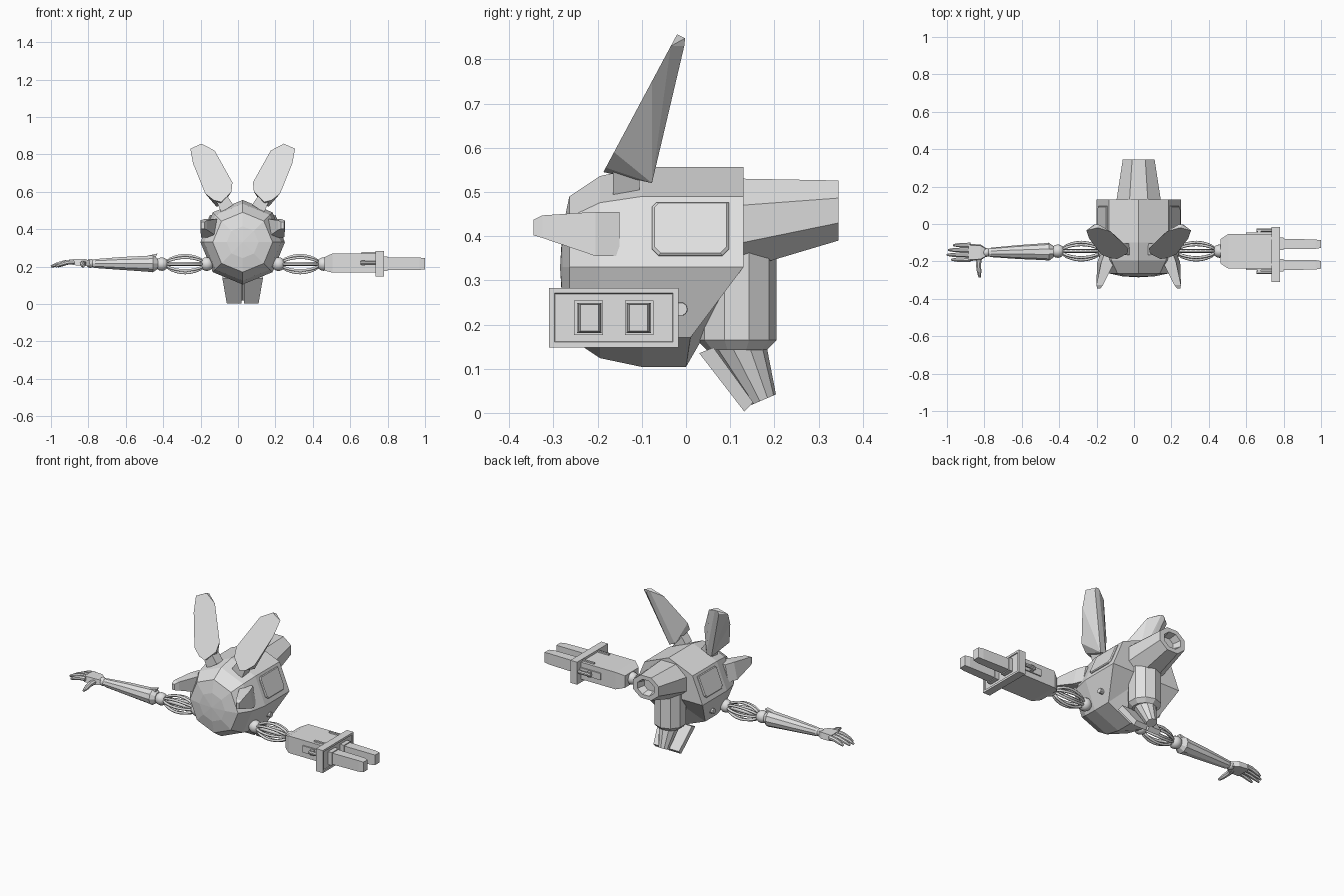
import bpy, bmesh, math
from mathutils import Vector

if "Cube" in bpy.data.objects:
    bpy.data.objects.remove(bpy.data.objects["Cube"])

CX = 0.025          # body centre line
mat = bpy.data.materials.new("light_grey")
mat.diffuse_color = (0.75, 0.75, 0.75, 1)
mat.use_nodes = True
mat.node_tree.nodes["Principled BSDF"].inputs["Base Color"].default_value = mat.diffuse_color


def finish(name, bm, smooth=False):
    bmesh.ops.remove_doubles(bm, verts=bm.verts, dist=0.0003)
    bmesh.ops.recalc_face_normals(bm, faces=bm.faces)
    me = bpy.data.meshes.new(name)
    bm.to_mesh(me)
    bm.free()
    me.materials.append(mat)
    for p in me.polygons:
        p.use_smooth = smooth
    ob = bpy.data.objects.new(name, me)
    bpy.context.collection.objects.link(ob)
    return ob


def loft(bm, rings):
    vs = [[bm.verts.new(p) for p in r] for r in rings]
    n = len(vs[0])
    for a, b in zip(vs, vs[1:]):
        for i in range(n):
            j = (i + 1) % n
            bm.faces.new((a[i], a[j], b[j], b[i]))
    bm.faces.new(vs[0])
    bm.faces.new(vs[-1])


def tube(bm, pts, radii, n=8):
    pts = [Vector(p) for p in pts]
    rings = []
    for i, p in enumerate(pts):
        d = (pts[min(i + 1, len(pts) - 1)] - pts[max(i - 1, 0)]).normalized()
        ref = Vector((0, 1, 0)) if abs(d.y) < 0.8 else Vector((0, 0, 1))
        s = d.cross(ref).normalized()
        t = d.cross(s)
        rings.append([p + radii[i] * (math.cos(2 * math.pi * (k + .5) / n) * s
                      + math.sin(2 * math.pi * (k + .5) / n) * t) for k in range(n)])
    loft(bm, rings)


def hull(bm, pts):
    vs = [bm.verts.new(p) for p in pts]
    bmesh.ops.convex_hull(bm, input=vs)
    bmesh.ops.dissolve_limit(bm, angle_limit=0.02, verts=bm.verts[:], edges=bm.edges[:])


def box(bm, x0, x1, y0, y1, z0, z1):
    loft(bm, [[(x, y0, z0), (x, y1, z0), (x, y1, z1), (x, y0, z1)] for x in (x0, x1)])


def ball(name, x, y, z, r):
    bm = bmesh.new()
    bmesh.ops.create_uvsphere(bm, u_segments=14, v_segments=8, radius=r)
    bmesh.ops.translate(bm, verts=bm.verts, vec=(x, y, z))
    finish(name, bm, True)


# Body: octagonal shell with faceted nose dome and slanted lower back
def body_ring(r, ys):
    return [(CX + r * math.sin(k * math.pi / 4), ys[min(k, 8 - k)],
             0.33 + r * math.cos(k * math.pi / 4)) for k in range(8)]


bm = bmesh.new()
rings = [body_ring(r, [y] * 5) for r, y in
         ((0.0005, -.285), (.085, -.28), (.16, -.264), (.206, -.195), (.226, -.10))]
rings += [body_ring(.226, (.13, .13, .13, .01, 0)), body_ring(.0005, [.13] * 5)]
loft(bm, rings)
finish("body", bm)

# Tail exhaust: tapering octagon with a hollow end
bm = bmesh.new()
rings = []
for y, zc, rx, rz in ((.10, .425, .122, .105), (.13, .428, .118, .102), (.345, .458, .085, .068),
                      (.345, .458, .055, .045), (.30, .458, .042, .034)):
    k8 = 1 / math.cos(math.pi / 8)
    rings.append([(CX + rx * k8 * math.cos((k + .5) * math.pi / 4), y,
                   zc + rz * k8 * math.sin((k + .5) * math.pi / 4)) for k in range(8)])
loft(bm, rings)
finish("tail_exhaust", bm)

# Lower thruster with tilted nozzle
bm = bmesh.new()
tube(bm, [(CX, .115, .38), (CX, .115, .165), (CX, .115, .142)], [.09, .09, .068], 10)
finish("thruster", bm)
bm = bmesh.new()
tube(bm, [(CX, .118, .165), (CX, .176, .03)], [.062, .03], 10)
finish("nozzle", bm)

# Parts mirrored about the centre line
for s, side in ((-1, "left"), (1, "right")):
    # ear: flat leaf front with a raised back ridge
    bm = bmesh.new()
    leaf = [(.28, .83), (.22, .857), (.15, .82), (.055, .65), (.06, .60),
            (.115, .545), (.155, .555), (.20, .59), (.265, .75)]
    pts = [(CX + s * u, -.187 + .535 * (z - .545), z) for u, z in leaf]
    pts += [(CX + s * u, y, z) for u, y, z in
            ((.232, -.002, .848), (.215, -.002, .848), (.24, -.004, .83),
             (.105, -.08, .53), (.14, -.077, .52))]
    hull(bm, pts)
    finish(side + "_ear", bm)
    bm = bmesh.new()
    hull(bm, [(CX + s * u, y, z) for u, z in ((.05, .53), (.115, .49), (.085, .58), (.14, .55))
              for y in (-.165, -.105)])
    finish(side + "_ear_mount", bm)

    # cheek horn
    bm = bmesh.new()
    loft(bm, [[(CX + s * u, y, z) for u, z in c] for y, c in
              ((-.345, ((.205, .402), (.222, .402), (.222, .437), (.205, .437))),
               (-.325, ((.19, .396), (.226, .396), (.226, .447), (.19, .447))),
               (-.205, ((.13, .355), (.222, .355), (.20, .455), (.13, .455))),
               (-.15, ((.13, .355), (.20, .355), (.18, .455), (.13, .455))))])
    finish(side + "_cheek_horn", bm)

    # side hatch with clipped corners
    bm = bmesh.new()
    rim = [(-.062, .355), (.082, .355), (.097, .37), (.097, .475),
           (-.067, .475), (-.077, .465), (-.077, .37)]
    rings = []
    for off, sc in ((-.01, 1), (.004, 1), (.009, .94)):
        ring = []
        for y, z in rim:
            y, z = .01 + (y - .01) * sc, .415 + (z - .415) * sc
            u = .226 - (z - .33) * .414
            ring.append((CX + s * (u + .92 * off), y, z + .385 * off))
        rings.append(ring)
    loft(bm, rings)
    finish(side + "_hatch", bm)

    # side knob
    bm = bmesh.new()
    tube(bm, [(CX + s * .15, -.012, .235), (CX + s * .205, -.012, .235)], [.017, .015], 10)
    finish(side + "_knob", bm)

    # tilted foot slab
    bm = bmesh.new()
    loft(bm, [[(CX + s * u, y, z) for u in us for y, z in e] for us, e in
              (((.006,), ((.03, .135), (.062, .148), (.152, .024), (.132, .003))),)] +
             [[(CX + s * u, y, z) for u, y, z in
               ((.108, .03, .135), (.108, .062, .148), (.085, .152, .024), (.085, .132, .003))]])
    finish(side + "_foot_slab", bm)

    # shoulder, caged upper arm and elbow
    ay, az = -.145, .213
    ball(side + "_shoulder", CX + s * .192, ay, az, .037)
    bm = bmesh.new()
    for k in range(8):
        a = k * math.pi / 4
        path = []
        for i in range(9):
            h = .012 + .036 * math.sin(math.pi * i / 8) ** .7
            path.append((CX + s * (.205 + .205 * i / 8), ay + h * math.cos(a), az + h * math.sin(a)))
        tube(bm, path, [.0075] * 9, 6)
    tube(bm, [(CX + s * .2, ay, az), (CX + s * .42, ay, az)], [.012, .012])
    finish(side + "_arm_cage", bm, True)
    ball(side + "_elbow", CX + s * .432, ay, az, .036)

# Left forearm with flared cuff
bm = bmesh.new()
tube(bm, [(-.43, -.147, .215), (-.455, -.148, .215), (-.48, -.148, .215), (-.62, -.15, .216),
          (-.765, -.152, .216), (-.78, -.152, .217)], [.03, .048, .045, .037, .025, .02], 10)
hull(bm, [(-.43, -.16, .27), (-.43, -.135, .27), (-.52, -.16, .25), (-.52, -.135, .25),
          (-.45, -.16, .23), (-.45, -.135, .23)])
finish("left_forearm", bm)
ball("left_wrist", -.79, -.152, .217, .024)

# Left hand: palm, four bent fingers, thumb
bm = bmesh.new()
loft(bm, [[(x, -.152 - w, z - t), (x, -.152 + w, z - t), (x, -.152 + w * .85, z + t),
           (x, -.152 - w * .85, z + t)] for x, w, z, t in
          ((-.79, .022, .218, .014), (-.82, .042, .222, .018), (-.885, .046, .224, .016))])
finish("left_palm", bm)
bm = bmesh.new()
for y, tip in ((-.113, -.965), (-.139, -.992), (-.165, -1.0), (-.191, -.975)):
    L = tip + .875
    tube(bm, [(-.875, y, .226), (-.875 + L * .4, y, .222), (-.875 + L * .75, y, .211),
              (tip, y, .2)], [.014, .0135, .0115, .006], 8)
finish("left_fingers", bm)
bm = bmesh.new()
tube(bm, [(-.825, -.17, .218), (-.832, -.215, .214), (-.828, -.255, .208), (-.825, -.285, .203)],
     [.016, .015, .013, .007], 8)
finish("left_thumb", bm)

# Right forearm block with chamfered inner end
bm = bmesh.new()
hull(bm, [(x, -.146 + sy * w, z) for x, w, z0, z1 in
          ((.462, .065, .178, .25), (.505, .093, .168, .27), (.74, .093, .168, .27))
         for sy in (-1, 1) for z in (z0, z1)])
finish("right_forearm_block", bm)

# Side rails and posts on the block
bm = bmesh.new()
for sy in (-1, 1):
    yc = -.146 + sy * .103
    box(bm, .60, .74, -.146 + sy * .09, -.146 + sy * .1, .20, .24)
    box(bm, .66, .68, yc - .013, yc + .013, .205, .235)
    tube(bm, [(.655, -.146 + sy * .113, .22), (.74, -.146 + sy * .113, .22)], [.01, .01])
    box(bm, .66, .735, -.146 + sy * .07 - .006, -.146 + sy * .07 + .006, .265, .278)
finish("right_forearm_rails", bm)

# Cross plate with shallow framed outer face
bm = bmesh.new()
rings = []
for x, m in ((.735, 0), (.78, 0), (.78, .012), (.775, .014)):
    rings.append([(x, -.31 + m, .148 + m), (x, -.017 - m, .148 + m),
                  (x, -.017 - m, .283 - m), (x, -.31 + m, .283 - m)])
loft(bm, rings)
finish("cross_plate", bm)

# Two prongs with raised root collars
for sy, side in ((-1, "front"), (1, "rear")):
    bm = bmesh.new()
    rings = []
    for x, a, b, t in ((.77, .028, .085, .034), (.97, .03, .08, .033), (1.0, .035, .076, .03)):
        rings.append([(x, -.163 + sy * d, .215 + e) for d, e in
                      ((a, -t), (b, -t), (b, t), (a, t))])
    loft(bm, rings)
    box(bm, .77, .80, *sorted((-.163 + sy * .025, -.163 + sy * .09)), .176, .254)
    finish(side + "_prong", bm)
